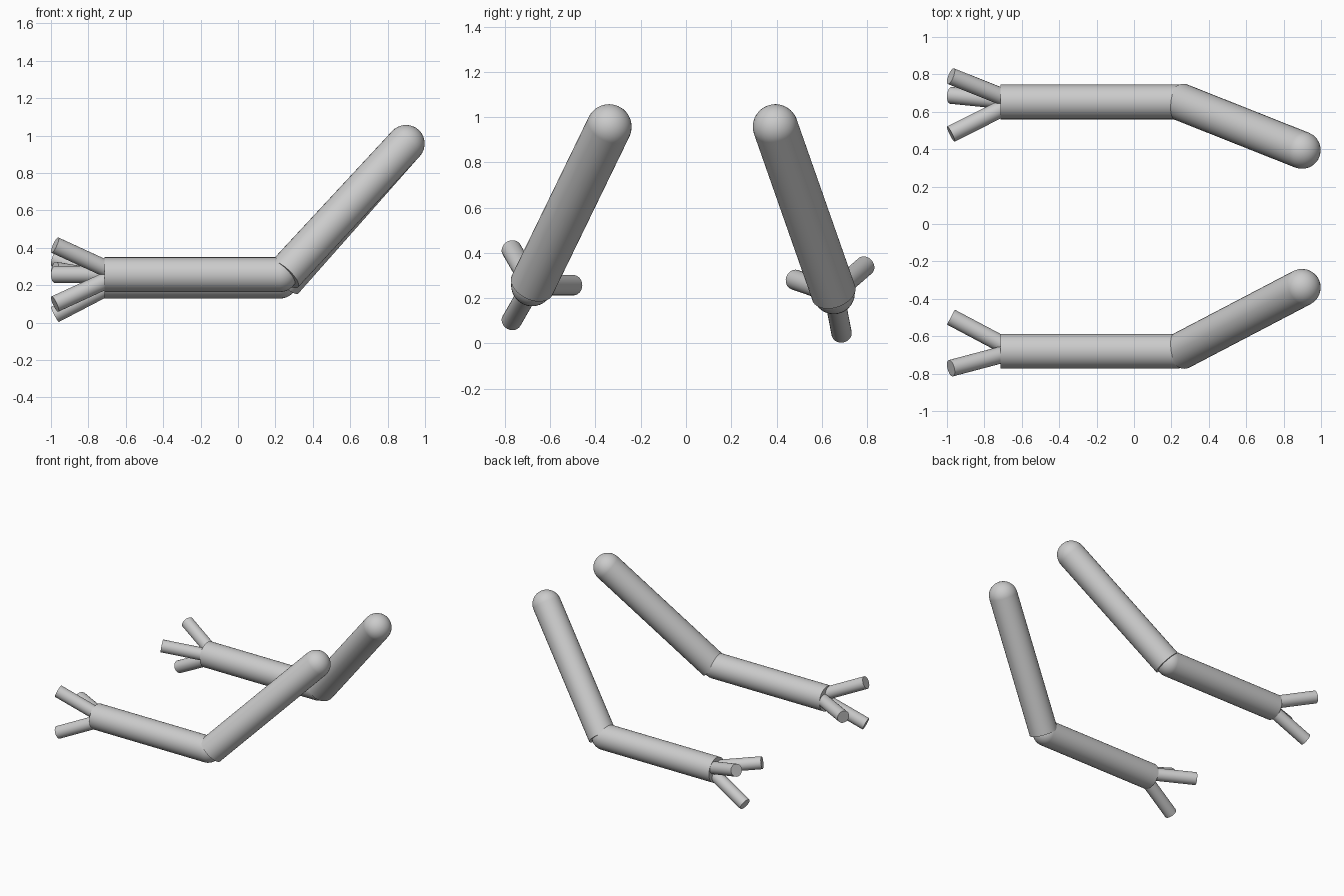
import bpy
from math import radians, cos, sin
from mathutils import Vector

if "Cube" in bpy.data.objects:
    bpy.data.objects.remove(bpy.data.objects["Cube"])


def smooth(ob):
    bpy.ops.object.shade_smooth_by_angle(angle=radians(40))
    return ob


# round rod between two points
def rod(name, a, b, r, sides=32):
    a, b = Vector(a), Vector(b)
    d = b - a
    bpy.ops.mesh.primitive_cylinder_add(vertices=sides, radius=r, depth=d.length,
                                        location=(a + b) / 2)
    ob = bpy.context.object
    ob.name = name
    ob.rotation_euler = d.to_track_quat('Z', 'Y').to_euler()
    return smooth(ob)


# joint ball whose poles follow the given direction
def ball(name, c, r, direction):
    bpy.ops.mesh.primitive_uv_sphere_add(segments=32, ring_count=16, radius=r, location=c)
    ob = bpy.context.object
    ob.name = name
    ob.rotation_euler = Vector(direction).to_track_quat('Z', 'Y').to_euler()
    return smooth(ob)


# one arm: upper arm, shoulder ball, elbow ball, forearm, three fingers
def arm(side, y, z, shoulder, first_angle):
    elbow = Vector((0.248, y, z))
    shoulder = Vector(shoulder)
    rod(side + "_upper_arm", elbow, shoulder, 0.1)
    ball(side + "_shoulder", shoulder, 0.1, shoulder - elbow)
    rod(side + "_forearm", (-0.715, y, z), (0.225, y, z), 0.093)
    ball(side + "_elbow", (0.225, y, z), 0.093, (1, 0, 0))
    for i in range(3):
        t = radians(first_angle + 120 * i)
        u = Vector((0, cos(t), sin(t)))
        rod(f"{side}_finger_{i + 1}",
            Vector((-0.66, y, z)) + u * 0.013,
            Vector((-0.979, y, z)) + u * 0.182, 0.045, 24)


arm("front", -0.68, 0.257, (0.898, -0.34, 0.957), 0)
arm("back", 0.653, 0.222, (0.898, 0.395, 0.957), 41)
